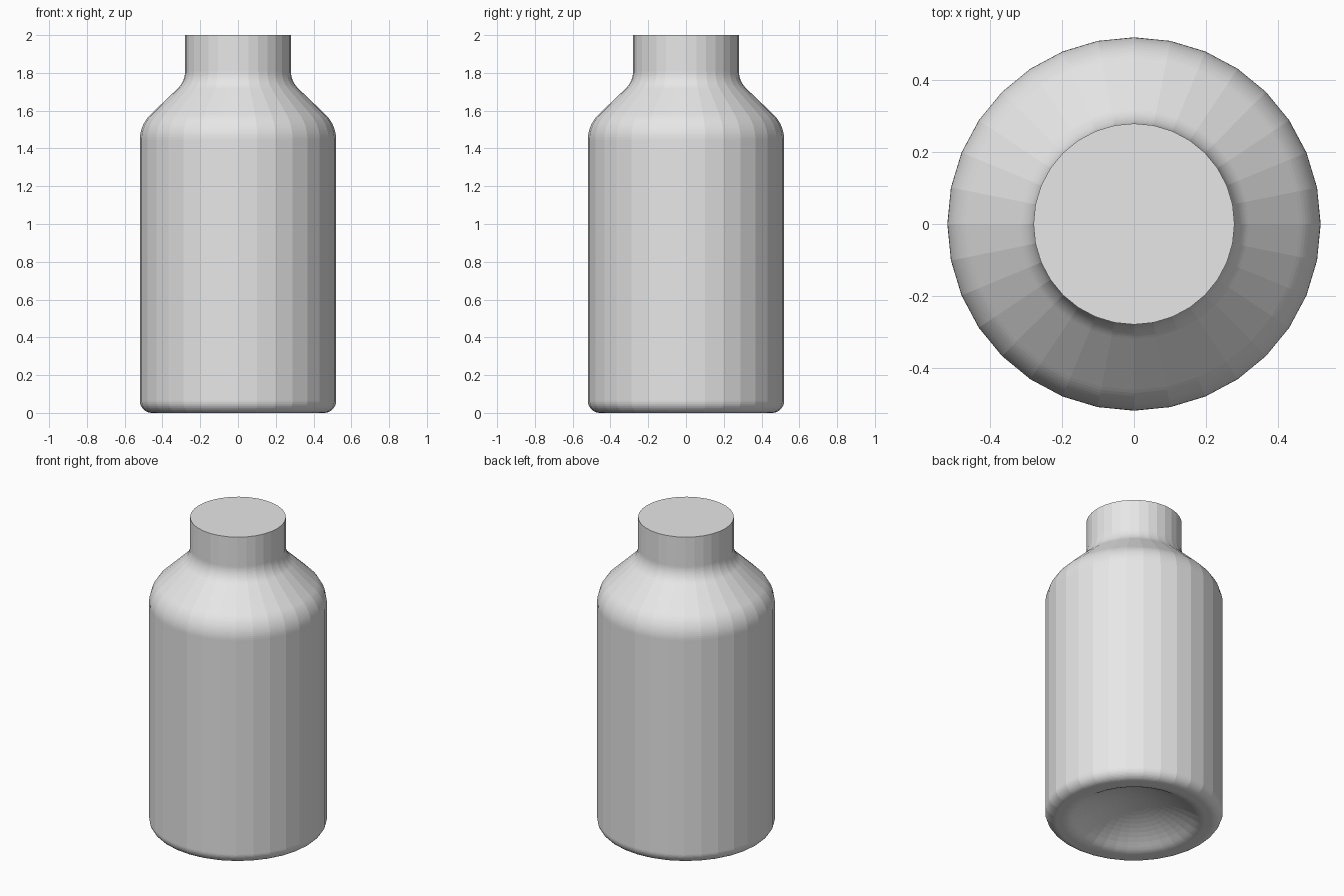
import bpy
import bmesh
from math import sin, cos, pi, radians
from mathutils import Vector

if "Cube" in bpy.data.objects:
    bpy.data.objects.remove(bpy.data.objects["Cube"])

SIDES = 32


def material(name, colour):
    mat = bpy.data.materials.new(name)
    mat.use_nodes = True
    mat.diffuse_color = colour
    mat.node_tree.nodes["Principled BSDF"].inputs["Base Color"].default_value = colour
    return mat


def fillet(before, corner, after, reach, steps=12):
    """Rounded corner between two straight runs, as profile points."""
    p = Vector(corner)
    a = p + (Vector(before) - p).normalized() * reach
    b = p + (Vector(after) - p).normalized() * reach
    half = (a - p).angle(b - p) / 2
    centre = p + ((a + b) / 2 - p).normalized() * reach / cos(half)
    sweep = pi - 2 * half
    u, v = a - centre, b - centre
    return [centre + (u * sin(sweep * (1 - i / steps)) + v * sin(sweep * i / steps)) / sin(sweep)
            for i in range(steps + 1)]


def lathe(name, profile, mat):
    """Spin an (r, z) profile into faceted rings; axis points become fans."""
    bm = bmesh.new()
    rings = []
    for r, z in profile:
        if r < 1e-4:
            rings.append([bm.verts.new((0, 0, z))] * SIDES)
        else:
            rings.append([bm.verts.new((r * cos(2 * pi * i / SIDES), r * sin(2 * pi * i / SIDES), z))
                          for i in range(SIDES)])
    for low, high in zip(rings, rings[1:]):
        for i in range(SIDES):
            j = (i + 1) % SIDES
            corners = list(dict.fromkeys([low[i], low[j], high[j], high[i]]))
            bm.faces.new(corners)
    bm.faces.new(rings[-1])  # flat top
    bmesh.ops.recalc_face_normals(bm, faces=bm.faces)
    mesh = bpy.data.meshes.new(name)
    bm.to_mesh(mesh)
    bm.free()
    mesh.materials.append(mat)
    obj = bpy.data.objects.new(name, mesh)
    bpy.context.collection.objects.link(obj)
    return obj


# Hollow dome under the base
dome_radius, edge_angle = 0.65, radians(36)
dome_top = 0.125
profile = [Vector((dome_radius * sin(edge_angle * i / 12),
                   dome_top - dome_radius * (1 - cos(edge_angle * i / 12)))) for i in range(12)]

# Outline corners: standing rim, heel, shoulder, neck and mouth
rim, heel = (0.39, 0), (0.52, 0)
shoulder, neck, mouth = (0.52, 1.525), (0.28, 1.755), (0.28, 2)
profile += fillet(profile[-1], rim, heel, 0.03)
profile += fillet(rim, heel, shoulder, 0.065)
profile += fillet(heel, shoulder, neck, 0.08)
profile += fillet(shoulder, neck, mouth, 0.055)
profile.append(Vector(mouth))

lathe("bottle", profile, material("light grey", (0.8, 0.8, 0.8, 1)))
